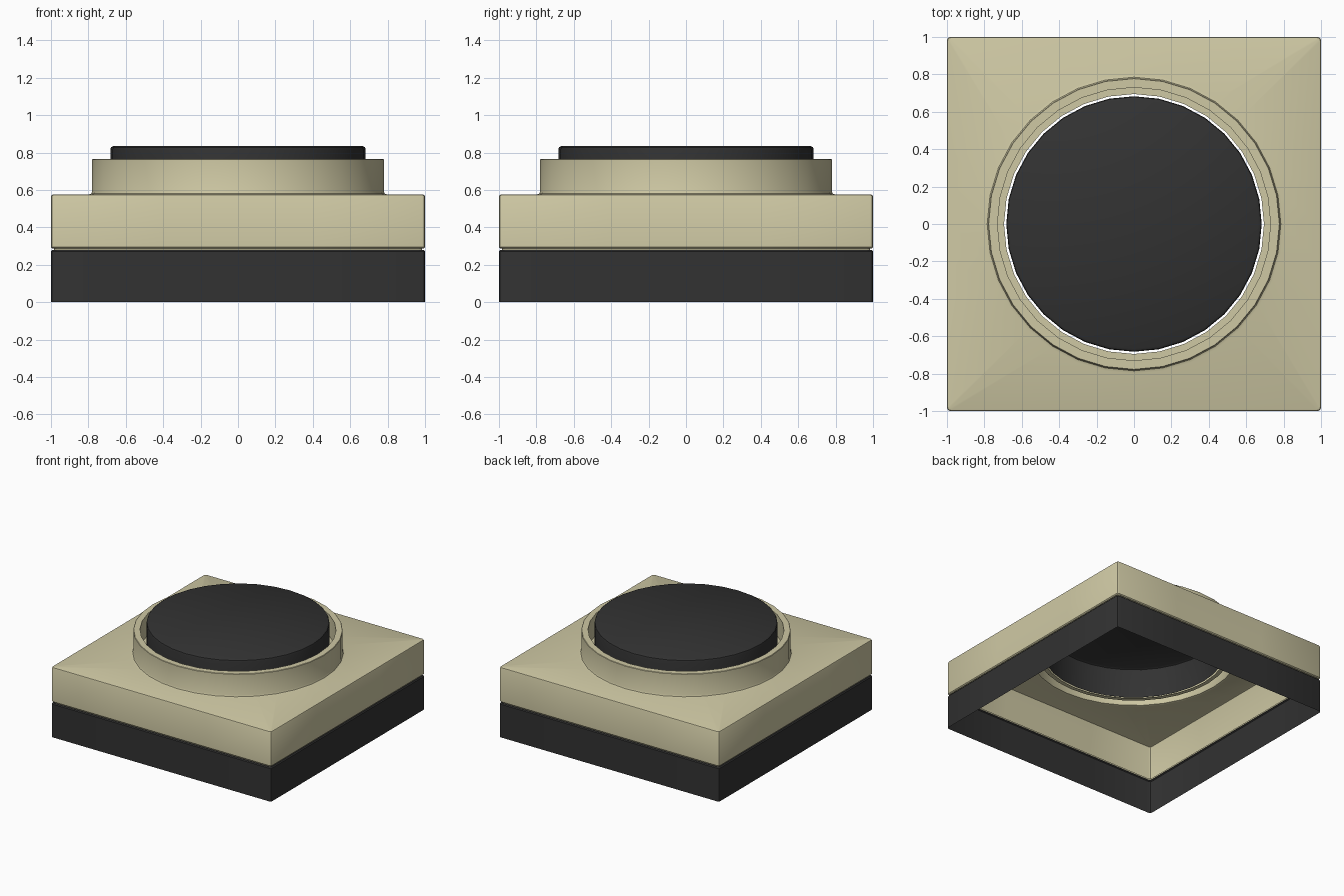
import bpy, bmesh
from math import sin, cos, tan, pi, radians

if "Cube" in bpy.data.objects:
    bpy.data.objects.remove(bpy.data.objects["Cube"])

SIDES = 32


def material(name, color):
    m = bpy.data.materials.new(name)
    m.diffuse_color = color
    m.use_nodes = True
    m.node_tree.nodes["Principled BSDF"].inputs["Base Color"].default_value = m.diffuse_color
    return m


def circle(r, z):
    return [(r * cos(2 * pi * i / SIDES), r * sin(2 * pi * i / SIDES), z) for i in range(SIDES)]


def square(h, z, r=0.018):
    # Rounded square with the same point count as a circle, so the two can be lofted
    quarter = [(h, h * tan(i * 2 * pi / SIDES)) for i in (-2, -1, 0, 1, 2)]
    quarter += [(h, h - r), (h - 0.29 * r, h - 0.29 * r), (h - r, h)]
    pts = []
    for q in range(4):
        c, s = (1, 0, -1, 0)[q], (0, 1, 0, -1)[q]
        pts += [(x * c - y * s, x * s + y * c, z) for x, y in quarter]
    return pts[2:] + pts[:2]


def loft(name, rings, mat, cap=False):
    bm = bmesh.new()
    loops = [[bm.verts.new(p) for p in ring] for ring in rings]
    for a, b in zip(loops, loops[1:]):
        for i in range(SIDES):
            j = (i + 1) % SIDES
            bm.faces.new((a[i], a[j], b[j], b[i]))
    if cap:
        bm.faces.new(loops[-1])
    mesh = bpy.data.meshes.new(name)
    bm.to_mesh(mesh)
    bm.free()
    mesh.materials.append(mat)
    mesh.shade_smooth()
    mesh.set_sharp_from_angle(angle=radians(35))
    obj = bpy.data.objects.new(name, mesh)
    bpy.context.collection.objects.link(obj)
    return obj


beige = material("beige", (0.62, 0.58, 0.37, 1))
dark = material("dark", (0.032, 0.032, 0.032, 1))

# Open dark skirt at the bottom
loft("base_skirt", [square(1.0, 0), square(1.0, 0.272), square(0.993, 0.279), square(0.985, 0.279)], dark)

# Beige housing: recessed seam, side walls, top plate, raised collar and its inner floor
loft("housing", [
    square(0.985, 0.275), square(0.985, 0.287), square(0.993, 0.287), square(1.0, 0.294),
    square(1.0, 0.565), square(0.997, 0.572), square(0.99, 0.575),
    circle(0.80, 0.575), circle(0.785, 0.58), circle(0.78, 0.592),
    circle(0.78, 0.762), circle(0.777, 0.765), circle(0.73, 0.765),
    circle(0.73, 0.59), circle(0.695, 0.59),
], beige)

# Hollow push button
loft("button_cap", [
    circle(0.683, 0.59), circle(0.683, 0.815), circle(0.679, 0.828), circle(0.665, 0.836),
], dark, cap=True)
